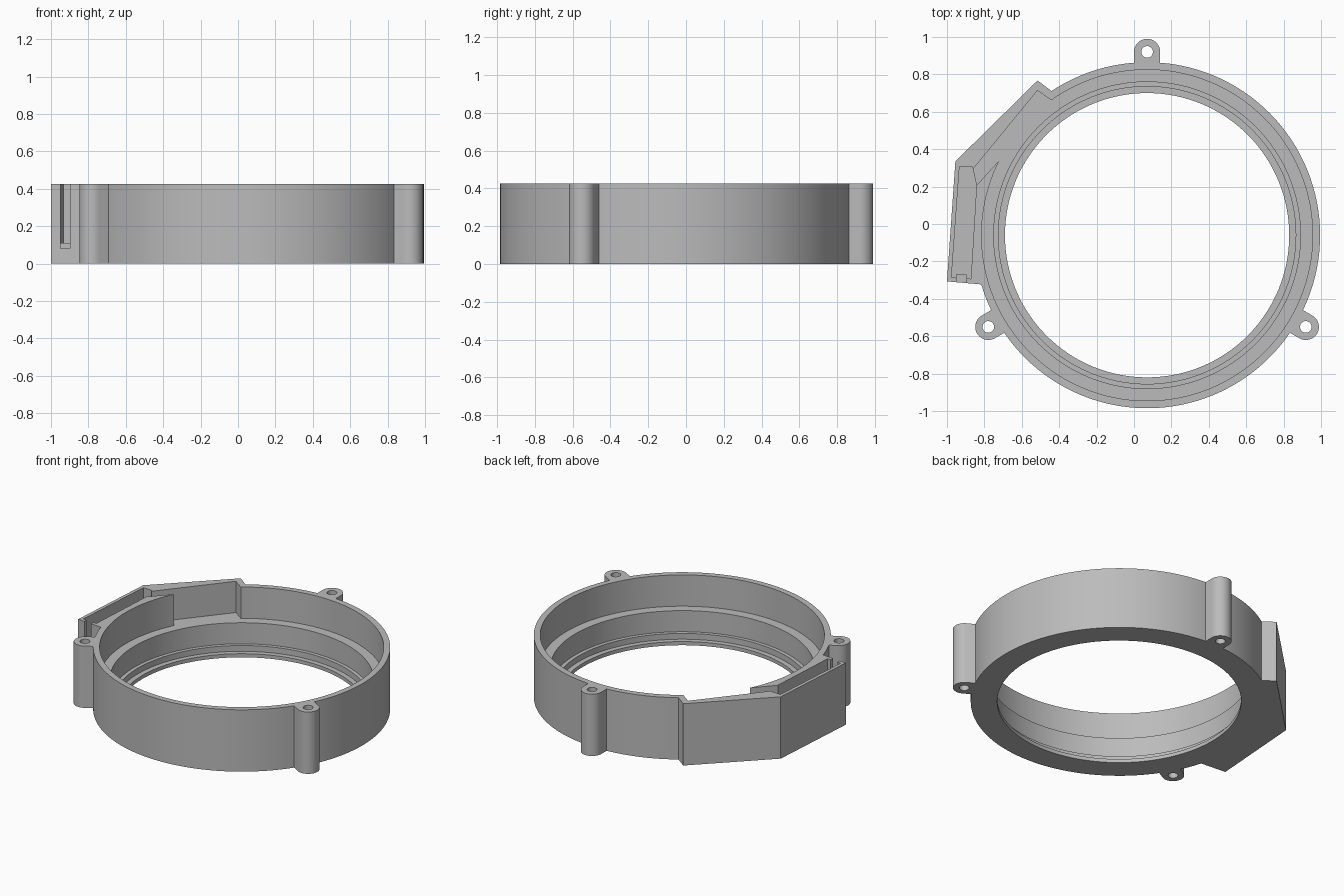
import bpy
import bmesh
from math import sin, cos, pi, radians

cube = bpy.data.objects.get("Cube")
if cube:
    bpy.data.objects.remove(cube, do_unlink=True)

HEIGHT = 0.425
ABOVE = HEIGHT + 0.1
CX, CY = 0.07, -0.06          # ring axis

grey = bpy.data.materials.new("plain grey")
grey.use_nodes = True
colour = (0.5, 0.5, 0.5, 1)
grey.diffuse_color = colour
grey.node_tree.nodes["Principled BSDF"].inputs["Base Color"].default_value = colour


def prism(name, outline, z0, z1):
    """Upright solid from a flat outline."""
    bm = bmesh.new()
    face = bm.faces.new([bm.verts.new((x, y, z0)) for x, y in outline])
    top = bmesh.ops.extrude_face_region(bm, geom=[face])["geom"]
    verts = [v for v in top if isinstance(v, bmesh.types.BMVert)]
    bmesh.ops.translate(bm, verts=verts, vec=(0, 0, z1 - z0))
    bmesh.ops.recalc_face_normals(bm, faces=bm.faces)
    mesh = bpy.data.meshes.new(name)
    bm.to_mesh(mesh)
    bm.free()
    mesh.materials.append(grey)
    obj = bpy.data.objects.new(name, mesh)
    bpy.context.collection.objects.link(obj)
    return obj


def arc(x, y, r, start=0, sweep=2 * pi, steps=128):
    closed = sweep >= 2 * pi
    n = steps if closed else steps + 1
    return [(x + r * cos(start + sweep * i / steps),
             y + r * sin(start + sweep * i / steps)) for i in range(n)]


def combine(target, tool, operation):
    mod = target.modifiers.new(operation.lower(), "BOOLEAN")
    mod.operation = operation
    mod.solver = "EXACT"
    mod.object = tool
    bpy.context.view_layer.objects.active = target
    bpy.ops.object.modifier_apply(modifier=mod.name)
    bpy.data.objects.remove(tool, do_unlink=True)


# Outer drum
housing = prism("ring_housing", arc(CX, CY, 0.925), 0, HEIGHT)

# Angular side case joined to the drum
case = [(-0.44, 0.71), (-0.516, 0.767), (-0.955, 0.335), (-1.0, -0.307),
        (-0.815, -0.323), (-0.77, -0.32), (-0.6, 0.2), (-0.39, 0.655)]
combine(housing, prism("side_case", case, 0, HEIGHT), "UNION")

# Three screw lugs
lugs = []
for degrees in (90, 210, 330):
    a = radians(degrees)
    x, y = CX + 0.98 * cos(a), CY + 0.98 * sin(a)
    lugs.append((x, y))
    outline = arc(x, y, 0.07, a - pi / 2, pi, 24)
    outline += [(px - 0.12 * cos(a), py - 0.12 * sin(a))
                for px, py in (outline[-1], outline[0])]
    combine(housing, prism("screw_lug", outline, 0, HEIGHT), "UNION")

# Stepped bore: each wider bore starts higher
for radius, floor in ((0.76, -0.1), (0.795, 0.025), (0.82, 0.065), (0.885, 0.21)):
    combine(housing, prism("bore", arc(CX, CY, radius), floor, ABOVE), "DIFFERENCE")

# Screw holes
for x, y in lugs:
    combine(housing, prism("screw_hole", arc(x, y, 0.031, steps=32), -0.1, ABOVE),
            "DIFFERENCE")

# Chamber opening into the ring
chamber = [(-0.44, 0.66), (-0.516, 0.714), (-0.896, 0.25), (-0.842, 0.206),
           (-0.73, 0.33), (-0.55, 0.45)]
combine(housing, prism("chamber", chamber, 0.21, ABOVE), "DIFFERENCE")

# Deep pocket beside the ring
pocket = [(-0.864, 0.304), (-0.933, 0.307), (-0.976, -0.286), (-0.872, -0.293),
          (-0.842, 0.206)]
combine(housing, prism("pocket", pocket, 0.11, ABOVE), "DIFFERENCE")

# Cable slot through the front wall of the case
slot = [(-0.948, -0.27), (-0.895, -0.274), (-0.902, -0.4), (-0.955, -0.4)]
combine(housing, prism("cable_slot", slot, 0.08, ABOVE), "DIFFERENCE")

# Smooth round walls, crisp edges
bpy.ops.object.select_all(action="DESELECT")
housing.select_set(True)
bpy.context.view_layer.objects.active = housing
bpy.ops.object.shade_smooth_by_angle(angle=radians(25))
